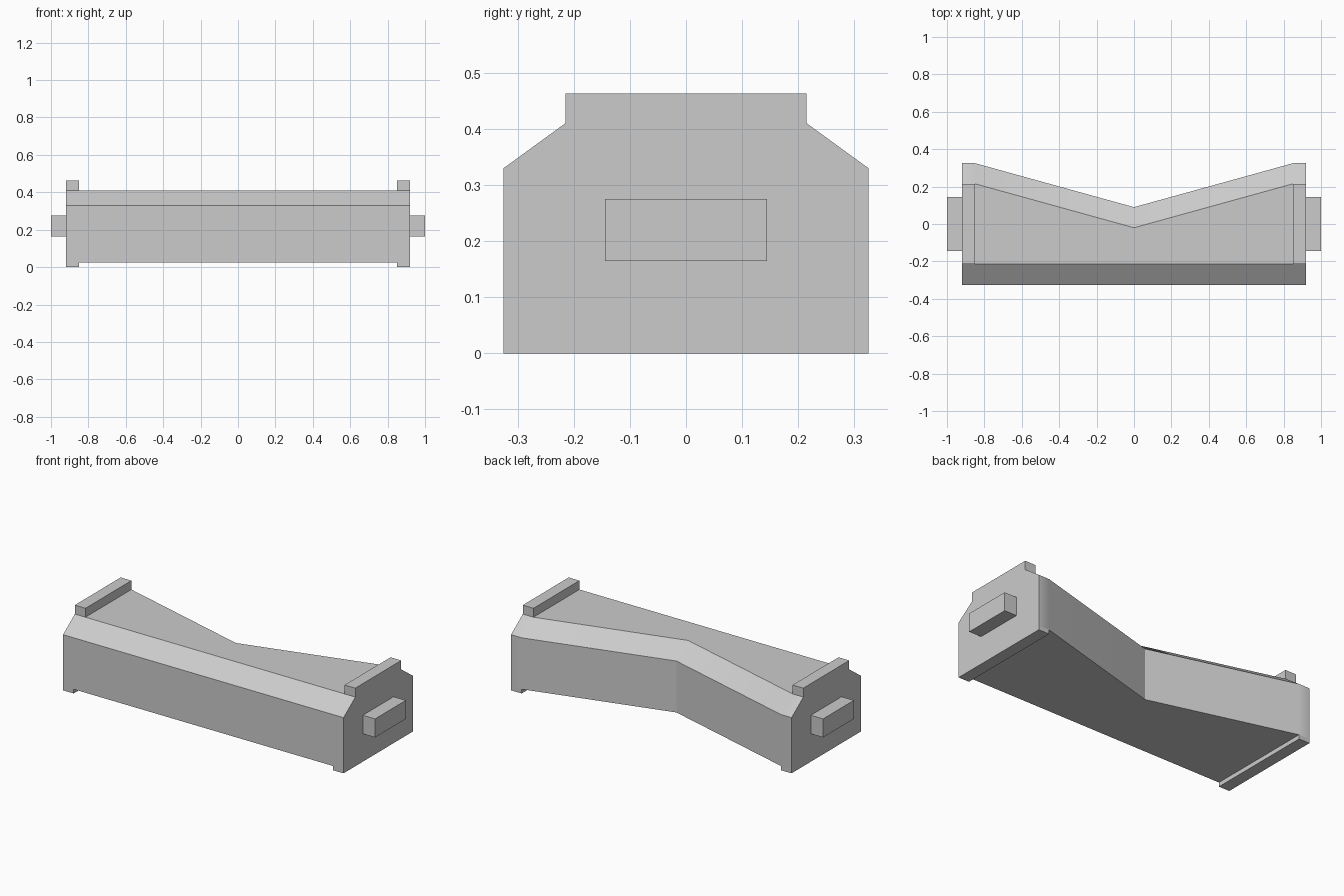
import bpy
import bmesh

if "Cube" in bpy.data.objects:
    bpy.data.objects.remove(bpy.data.objects["Cube"])

# One plain grey for everything
grey = bpy.data.materials.new("light_grey")
grey.use_nodes = True
grey.diffuse_color = (0.6, 0.6, 0.6, 1)
grey.node_tree.nodes["Principled BSDF"].inputs["Base Color"].default_value = (0.6, 0.6, 0.6, 1)

END, INNER = 0.92, 0.85        # outer and inner x of the end caps
FRONT, SHOULDER = 0.325, 0.215  # half depths of the wall and of the flat top
BASE, WALL, TOP, RAIL = 0.025, 0.33, 0.41, 0.463
NOTCH = 0.235                  # how far the rear is drawn in at the middle


def section(bm, x, pull):
    """Chamfered cross-section, with its rear side pulled forward."""
    profile = [(-FRONT, BASE), (-FRONT, WALL), (-SHOULDER, TOP),
               (SHOULDER - pull, TOP), (FRONT - pull, WALL), (FRONT - pull, BASE)]
    return [bm.verts.new((x, y, z)) for y, z in profile]


def raise_ends(bm, normal_z, at_z, to_z):
    """Extrude the two end-cap faces at one height up or down."""
    for side in (-1, 1):
        faces = [f for f in bm.faces
                 if f.normal.z * normal_z > 0.9
                 and abs(f.calc_center_median().z - at_z) < 0.001
                 and f.calc_center_median().x * side > INNER]
        new = bmesh.ops.extrude_face_region(bm, geom=faces)["geom"]
        for v in new:
            if isinstance(v, bmesh.types.BMVert):
                v.co.z = to_z
        bm.normal_update()


def finish(bm, name):
    bmesh.ops.recalc_face_normals(bm, faces=bm.faces)
    mesh = bpy.data.meshes.new(name)
    bm.to_mesh(mesh)
    bm.free()
    mesh.materials.append(grey)
    obj = bpy.data.objects.new(name, mesh)
    bpy.context.collection.objects.link(obj)
    return obj


# Body: lofted sections with a V-shaped rear
bm = bmesh.new()
stations = [(-END, 0), (-INNER, 0), (0, NOTCH), (INNER, 0), (END, 0)]
loops = [section(bm, x, pull) for x, pull in stations]
for a, b in zip(loops, loops[1:]):
    for i in range(len(a)):
        j = (i + 1) % len(a)
        bm.faces.new((a[i], a[j], b[j], b[i]))
bm.faces.new(loops[0])
bm.faces.new(loops[-1])
bmesh.ops.recalc_face_normals(bm, faces=bm.faces)
bm.normal_update()

# Raised rails on top and feet below the end caps
raise_ends(bm, 1, TOP, RAIL)
raise_ends(bm, -1, BASE, 0)
body = finish(bm, "body")

# Soft transition from end caps to the angled rear, all other edges sharp
bpy.ops.object.select_all(action='DESELECT')
body.select_set(True)
bpy.context.view_layer.objects.active = body
bpy.ops.object.shade_smooth_by_angle(angle=0.5)
weighted = body.modifiers.new("weighted_normals", 'WEIGHTED_NORMAL')
weighted.keep_sharp = True

# Tabs on both ends
for side, name in ((1, "left_tab"), (-1, "right_tab")):
    bm = bmesh.new()
    bmesh.ops.create_cube(bm, size=1)
    bmesh.ops.scale(bm, vec=(0.09, 0.288, 0.11), verts=bm.verts)
    bmesh.ops.translate(bm, vec=(side * 0.955, 0, 0.22), verts=bm.verts)
    finish(bm, name)
